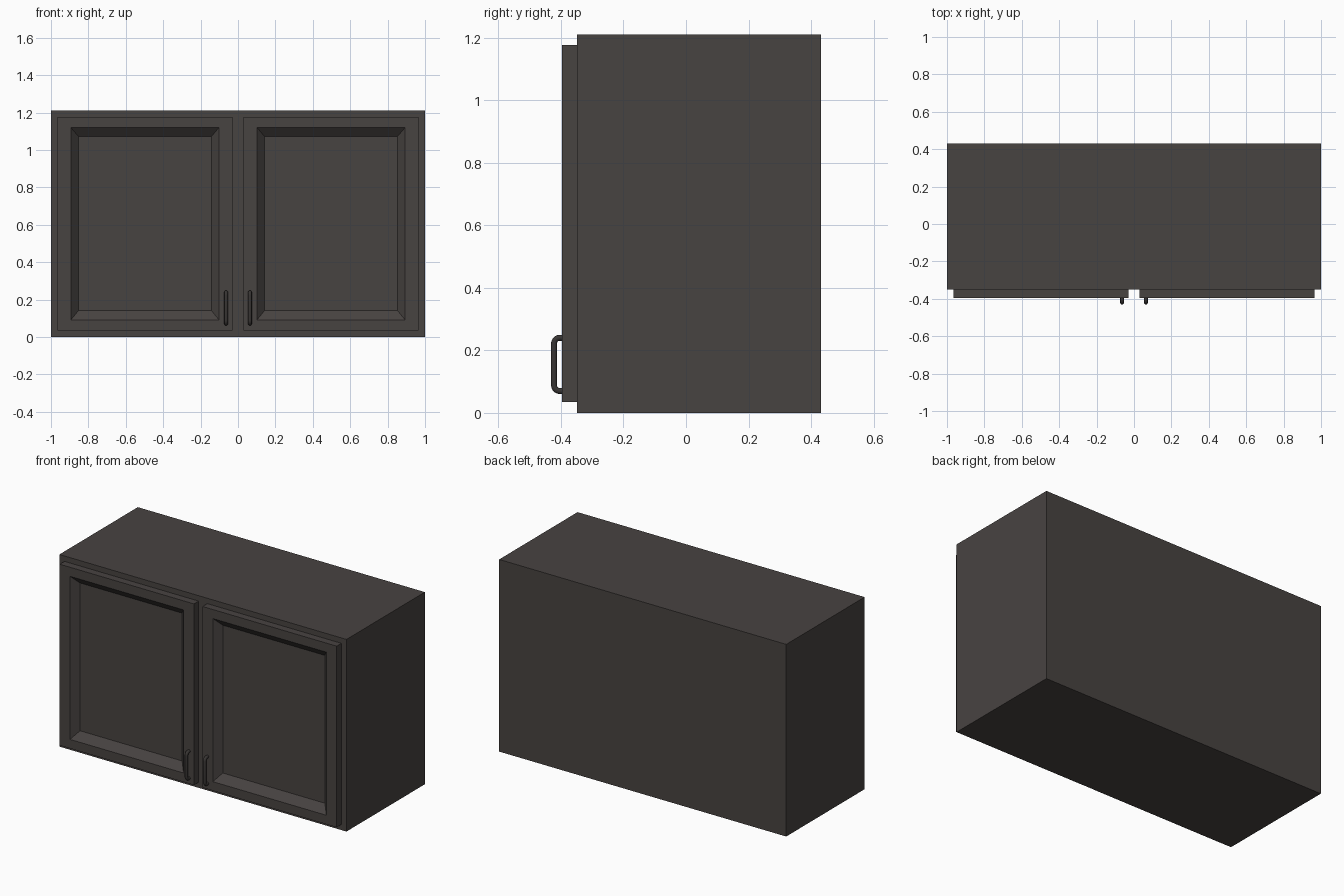
import bpy, bmesh, math
from mathutils import Vector

if "Cube" in bpy.data.objects:
    bpy.data.objects.remove(bpy.data.objects["Cube"])


def material(name, rgb):
    m = bpy.data.materials.new(name)
    m.diffuse_color = (*rgb, 1)
    m.use_nodes = True
    m.node_tree.nodes["Principled BSDF"].inputs["Base Color"].default_value = m.diffuse_color
    return m


paint = material("charcoal paint", (0.064, 0.056, 0.053))
metal = material("dark metal", (0.040, 0.036, 0.034))


def stacked_rects(name, rings, mat):
    """Solid skinned through rectangles (x0, x1, z0, z1, y), capped at both ends."""
    bm = bmesh.new()
    loops = [[bm.verts.new(p) for p in
              ((x0, y, z0), (x1, y, z0), (x1, y, z1), (x0, y, z1))]
             for x0, x1, z0, z1, y in rings]
    for a, b in zip(loops, loops[1:]):
        for i in range(4):
            j = (i + 1) % 4
            bm.faces.new((a[i], a[j], b[j], b[i]))
    bm.faces.new(loops[0])
    bm.faces.new(loops[-1])
    bmesh.ops.recalc_face_normals(bm, faces=bm.faces[:])
    me = bpy.data.meshes.new(name)
    bm.to_mesh(me)
    bm.free()
    me.materials.append(mat)
    ob = bpy.data.objects.new(name, me)
    bpy.context.collection.objects.link(ob)
    return ob


def pull_handle(name, x):
    """Round bar bent into a U with rounded corners."""
    r, bend = 0.01, 0.018
    back, front, low, high = -0.390, -0.422, 0.07, 0.24
    pts = [(x, back, low)]
    for cz, start in ((low + bend, -90), (high - bend, -180)):
        for k in range(6):
            a = math.radians(start - 90 * k / 5) if cz < 0.15 else \
                math.radians(180 - 90 * k / 5)
            pts.append((x, front + bend + bend * math.cos(a), cz + bend * math.sin(a)))
    pts.append((x, back, high))
    cu = bpy.data.curves.new(name, 'CURVE')
    cu.dimensions = '3D'
    cu.bevel_depth = r
    cu.bevel_resolution = 3
    cu.use_fill_caps = True
    sp = cu.splines.new('POLY')
    sp.points.add(len(pts) - 1)
    for p, co in zip(sp.points, pts):
        p.co = (*co, 1)
    cu.materials.append(metal)
    ob = bpy.data.objects.new(name, cu)
    bpy.context.collection.objects.link(ob)
    bpy.ops.object.select_all(action='DESELECT')
    ob.select_set(True)
    bpy.context.view_layer.objects.active = ob
    bpy.ops.object.convert(target='MESH')
    bpy.ops.object.shade_smooth_by_angle(angle=math.radians(40))


# Cabinet body
stacked_rects("cabinet_body", [(-1, 1, 0, 1.21, 0.431), (-1, 1, 0, 1.21, -0.349)], paint)

# Two doors with sloped recessed panels, and their pulls
for side, s in (("left", -1), ("right", 1)):
    def span(a, b):
        return tuple(sorted((s * a, s * b)))
    stacked_rects(side + "_door", [
        (*span(0.03, 0.965), 0.035, 1.176, -0.348),
        (*span(0.03, 0.965), 0.035, 1.176, -0.396),
        (*span(0.102, 0.893), 0.092, 1.119, -0.396),
        (*span(0.142, 0.853), 0.141, 1.072, -0.354)], paint)
    pull_handle(side + "_handle", s * 0.064)
